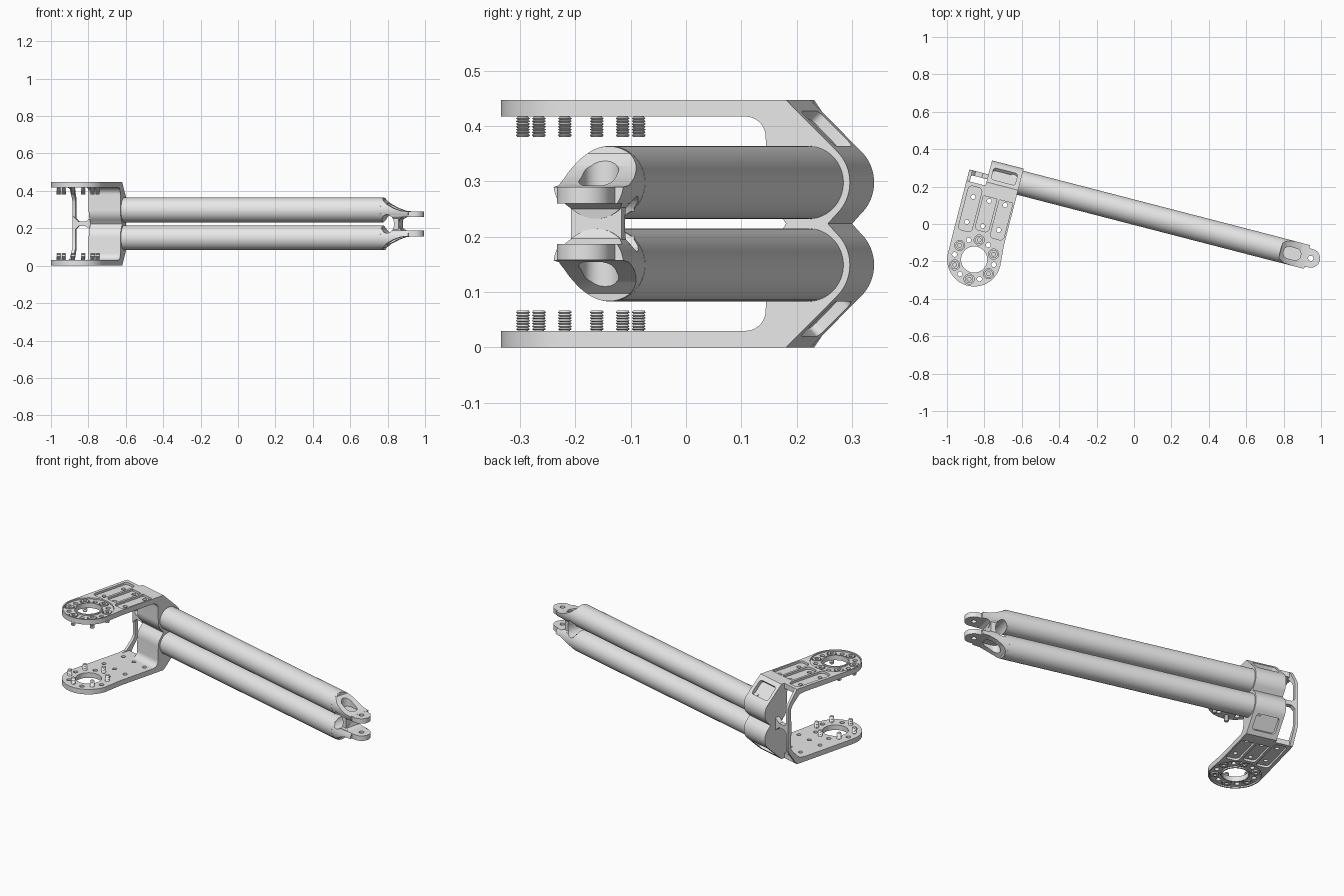
import bpy, bmesh
from math import sin, cos, pi, radians
from mathutils import Matrix, Vector

if "Cube" in bpy.data.objects:
    bpy.data.objects.remove(bpy.data.objects["Cube"], do_unlink=True)

MID = 0.2235                 # height of the mirror plane
TOP, UNDER = 0.447, 0.417    # faces of the upper plate
TV, TZ = 0.061, 0.298        # upper tube axis
RU, RV = -0.780, -0.398      # ring centre
LEFT, RIGHT = -0.925, -0.645 # bracket sides
parts = []

metal = bpy.data.materials.new("plain_grey_metal")
metal.use_nodes = True
grey = (0.8, 0.8, 0.8, 1)
metal.diffuse_color = grey
metal.node_tree.nodes["Principled BSDF"].inputs["Base Color"].default_value = grey


def add(name, bm):
    bmesh.ops.recalc_face_normals(bm, faces=bm.faces)
    me = bpy.data.meshes.new(name)
    bm.to_mesh(me)
    bm.free()
    me.materials.append(metal)
    ob = bpy.data.objects.new(name, me)
    bpy.context.collection.objects.link(ob)
    parts.append(ob)
    return ob


def prism(name, pts, axis, lo, hi):
    """Extrude a 2D outline along an axis."""
    bm = bmesh.new()
    place = {"x": lambda a, b, d: (d, a, b), "y": lambda a, b, d: (a, d, b),
             "z": lambda a, b, d: (a, b, d)}[axis]
    face = bm.faces.new([bm.verts.new(place(a, b, lo)) for a, b in pts])
    ext = bmesh.ops.extrude_face_region(bm, geom=[face])
    verts = [g for g in ext["geom"] if isinstance(g, bmesh.types.BMVert)]
    bmesh.ops.translate(bm, verts=verts, vec=Vector(place(0, 0, hi - lo)))
    return add(name, bm)


def arc(a, b, r, start, end, n=12, r2=None):
    angles = [radians(start + (end - start) * i / n) for i in range(n + 1)]
    return [(a + r * cos(t), b + (r2 or r) * sin(t)) for t in angles]


def circle(a, b, r, n=32, r2=None):
    return arc(a, b, r, 0, 360, n, r2)[:-1]


def rect(a0, a1, b0, b1, r=0.0):
    if not r:
        return [(a0, b0), (a1, b0), (a1, b1), (a0, b1)]
    return (arc(a1 - r, b1 - r, r, 0, 90, 5) + arc(a0 + r, b1 - r, r, 90, 180, 5)
            + arc(a0 + r, b0 + r, r, 180, 270, 5) + arc(a1 - r, b0 + r, r, 270, 360, 5))


def boolean(ob, op, *tools):
    for tool in tools:
        mod = ob.modifiers.new("shape", "BOOLEAN")
        mod.operation, mod.object, mod.solver = op, tool, "EXACT"
        graph = bpy.context.evaluated_depsgraph_get()
        me = bpy.data.meshes.new_from_object(ob.evaluated_get(graph))
        ob.modifiers.clear()
        ob.data = me
        parts.remove(tool)
        bpy.data.objects.remove(tool, do_unlink=True)


def drill(ob, u, v, r, z0, z1, n=20):
    boolean(ob, "DIFFERENCE", prism("cutter", circle(u, v, r, n), "z", z0, z1))


def mirrored(ob, name):
    low = ob.copy()
    low.name, low.data = name, ob.data.copy()
    low.data.transform(Matrix.Translation((0, 0, 2 * MID)) @ Matrix.Scale(-1, 4, (0, 0, 1)))
    low.data.flip_normals()
    bpy.context.collection.objects.link(low)
    parts.append(low)


def full_loop(half):
    """Close a half profile with its reflection below the middle."""
    return half + [(a, 2 * MID - b) for a, b in half[-2:0:-1]]


# Twin tubes
tube = prism("upper_tube", circle(TV, TZ, 0.066, 64), "x", -0.70, 0.786)
mirrored(tube, "lower_tube")

# Bracket head: shell around both tubes, blended into the plates
half = [(0.098, MID)] + arc(TV, TZ, 0.078, -48, 45, 16)
half += [(0.02, TOP), (-0.055, TOP)]
half += arc(-0.055, 0.38, 0.037, 90, 0, 8) + arc(TV, TZ, 0.078, 180, 228, 8) + [(0.02, MID)]
head = prism("bracket_head", full_loop(half), "x", -0.82, RIGHT)
for flip in (False, True):
    pocket = prism("cutter", rect(-0.8, -0.668, -0.045, 0.045, 0.015), "z", -0.02, 0.05)
    pocket.data.transform(Matrix.Translation((0, 0.072, 0.395)) @ Matrix.Rotation(-pi / 4, 4, "X"))
    if flip:
        pocket.data.transform(Matrix.Translation((0, 0, 2 * MID)) @ Matrix.Scale(-1, 4, (0, 0, 1)))
        pocket.data.flip_normals()
    boolean(head, "DIFFERENCE", pocket)

# Side rib and the bridge that ties it to the head
half = [(0.062, MID), (0.062, 0.35), (0.05, 0.375), (0, TOP), (-0.06, TOP), (-0.06, UNDER)]
half += [(-0.02, UNDER - 0.004), (0.03, 0.362), (0.042, 0.34), (0.042, MID)]
prism("side_rib", full_loop(half), "x", LEFT, LEFT + 0.018)
half = [(LEFT + 0.004, MID), (LEFT + 0.004, 0.265), (-0.905, 0.25), (-0.89, 0.236),
        (-0.85, 0.236), (-0.83, 0.25), (-0.815, 0.265), (-0.815, MID)]
prism("rib_bridge", full_loop(half), "y", 0.035, 0.062)

# Mounting plate with pockets, ring groove, bores and bolt holes
outline = arc(RU, RV, 0.144, 180, 360, 32) + [(RIGHT, -0.28), (RIGHT, 0), (LEFT, 0), (LEFT, -0.28)]
plate = prism("upper_plate", outline, "z", UNDER, TOP)
drill(plate, RU, RV, 0.070, 0.3, 0.5, 48)
groove = prism("cutter", circle(RU, RV, 0.137, 48), "z", 0.439, 0.5)
boolean(groove, "DIFFERENCE", prism("cutter", circle(RU, RV, 0.077, 48), "z", 0.4, 0.6))
boolean(plate, "DIFFERENCE", groove)
for u, start in ((-0.868, -0.262), (-0.780, -0.240), (-0.692, -0.262)):
    slot = prism("cutter", rect(u - 0.037, u + 0.037, start, -0.02, 0.02), "z", 0.434, 0.5)
    boolean(plate, "DIFFERENCE", slot)
    for v in (-0.075, -0.213):
        drill(plate, u, v, 0.012, 0.3, 0.5)
ring = [(RU + 0.108 * cos(t), RV + 0.108 * sin(t)) for t in [pi / 2 + k * pi / 6 for k in range(12)]]
for u, v in ring[::2]:
    drill(plate, u, v, 0.027, 0.430, 0.5)
for u, v in ring[1::2]:
    drill(plate, u, v, 0.013, 0.3, 0.5)
mirrored(plate, "lower_plate")

# Socket screws with ridged threads
profile = [(0, 0.434), (0.010, 0.434), (0.010, 0.443), (0.022, 0.443), (0.022, 0.428), (0.011, 0.428)]
for k in range(7):
    z = 0.414 - 0.005 * k
    profile += [(0.0095, z + 0.002), (0.0128, z)]
profile += [(0.010, 0.380), (0, 0.380)]
for i, (u, v) in enumerate(ring[::2]):
    bm = bmesh.new()
    verts = [bm.verts.new((u + r, v, z)) for r, z in profile]
    edges = [bm.edges.new(pair) for pair in zip(verts, verts[1:])]
    bmesh.ops.spin(bm, geom=verts + edges, cent=(u, v, 0), axis=(0, 0, 1), angle=2 * pi, steps=16)
    bmesh.ops.remove_doubles(bm, verts=bm.verts, dist=0.0002)
    screw = add(f"upper_screw_{i + 1}", bm)
    mirrored(screw, f"lower_screw_{i + 1}")

# Fork end: scooped tube, web, lug, side window and lightening slot
fork = prism("upper_fork", circle(TV, TZ, 0.0655, 64), "x", 0.78, 0.94)
scoop = [(0.7, 0.4), (0.79, 0.4), (0.795, 0.35), (0.82, 0.328), (0.86, 0.307), (0.90, 0.293),
         (0.95, 0.289), (0.95, 0.26), (0.905, 0.26), (0.888, 0.25), (0.882, MID), (0.7, MID)]
boolean(fork, "INTERSECT", prism("cutter", scoop, "y", -0.2, 0.3))
LV = 0.059
lug = arc(0.961, LV, 0.05, -90, 90, 20) + [(0.80, LV + 0.059), (0.80, LV - 0.059)]
boolean(fork, "UNION", prism("lug", lug, "z", 0.26, 0.2895),
        prism("web", rect(0.79, 0.883, 0.014, 0.108), "z", MID, 0.275))
boolean(fork, "DIFFERENCE",
        prism("cutter", circle(0.822, MID, 0.036, 32, 0.05), "y", -0.2, 0.3),
        prism("cutter", rect(0.81, 0.905, LV - 0.032, LV + 0.032, 0.03), "z", 0.284, 0.5))
drill(fork, 0.961, LV, 0.014, 0.2, 0.4)
mirrored(fork, "lower_fork")

# Turn the whole arm into place and smooth the round faces
turn = Matrix.Rotation(radians(-14.5), 4, "Z")
bpy.ops.object.select_all(action="DESELECT")
for ob in parts:
    ob.data.transform(turn)
    ob.select_set(True)
bpy.context.view_layer.objects.active = parts[0]
bpy.ops.object.shade_smooth_by_angle(angle=radians(30))
